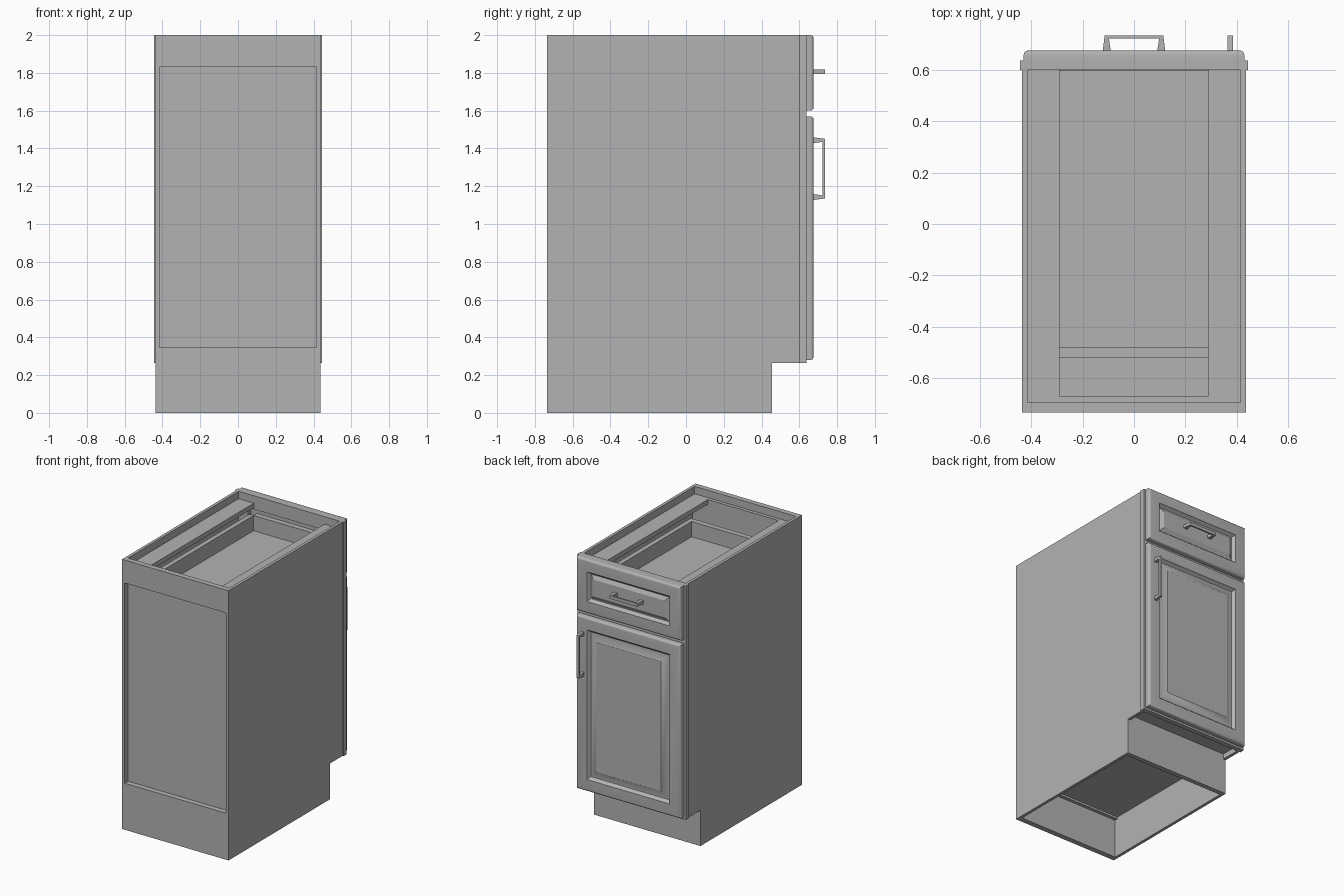
import bpy, bmesh, math

cube = bpy.data.objects.get("Cube")
if cube:
    bpy.data.objects.remove(cube, do_unlink=True)

grey = bpy.data.materials.new("plain grey")
grey.use_nodes = True
COLOUR = (0.45, 0.45, 0.45, 1)
grey.diffuse_color = COLOUR
grey.node_tree.nodes["Principled BSDF"].inputs["Base Color"].default_value = COLOUR


def finish(name, bm):
    bmesh.ops.recalc_face_normals(bm, faces=bm.faces)
    mesh = bpy.data.meshes.new(name)
    bm.to_mesh(mesh)
    bm.free()
    mesh.materials.append(grey)
    obj = bpy.data.objects.new(name, mesh)
    bpy.context.collection.objects.link(obj)
    return obj


def box(name, x, y, z):
    """Box from (low, high) ranges."""
    bm = bmesh.new()
    bmesh.ops.create_cube(bm, size=1)
    for v in bm.verts:
        v.co = [r[0] if c < 0 else r[1] for c, r in zip(v.co, (x, y, z))]
    return finish(name, bm)


def prism(name, outline, place, low, high):
    """Extrude a 2D outline; place(a, b, depth) gives the 3D point."""
    bm = bmesh.new()
    ends = [[bm.verts.new(place(a, b, d)) for a, b in outline] for d in (low, high)]
    for ring in ends:
        bm.faces.new(ring)
    for i in range(len(outline)):
        j = (i + 1) % len(outline)
        bm.faces.new((ends[0][i], ends[0][j], ends[1][j], ends[1][i]))
    return finish(name, bm)


def panelled_front(name, half, low, high, profile):
    """Nested rectangles, each an (inset, y) step of the moulding."""
    bm = bmesh.new()
    rings = []
    for inset, y in profile:
        x, a, b = half - inset, low + inset, high - inset
        rings.append([bm.verts.new(p) for p in
                      ((-x, y, a), (x, y, a), (x, y, b), (-x, y, b))])
    for r, s in zip(rings, rings[1:]):
        for i in range(4):
            j = (i + 1) % 4
            bm.faces.new((r[i], r[j], s[j], s[i]))
    bm.faces.new(rings[0])
    bm.faces.new(rings[-1])
    obj = finish(name, bm)
    bpy.ops.object.select_all(action="DESELECT")
    obj.select_set(True)
    bpy.context.view_layer.objects.active = obj
    bpy.ops.object.shade_smooth_by_angle(angle=math.radians(28))


# Main levels
BACK, FRAME, FACE, FRONT = -0.735, 0.60, 0.637, 0.676
INNER, OUTER, TOE = 0.415, 0.437, 0.265

# Side panels with toe notch, top stretchers, drawer sides and frame stiles
side_outline = [(BACK, 0), (0.455, 0), (0.455, TOE), (FRAME, TOE), (FRAME, 2), (BACK, 2)]
for side, s in (("left", 1), ("right", -1)):
    def span(a, b):
        return sorted((s * a, s * b))
    prism(side + "_side_panel", side_outline, lambda a, b, d: (d, a, b), *span(INNER, OUTER))
    box(side + "_top_stretcher", span(0.29, INNER), (-0.695, FRAME), (1.91, 1.945))
    box(side + "_drawer_side", span(0.29, 0.325), (-0.52, FRAME), (1.70, 1.855))
    box(side + "_frame_stile", span(0.34, 0.445), (FRAME, FACE), (TOE, 2))

# Face frame rails
for name, z in (("top", (1.90, 2)), ("middle", (1.54, 1.64)), ("bottom", (TOE, 0.345))):
    box(name + "_frame_rail", (-0.34, 0.34), (FRAME, FACE), z)

# Back rails, recessed back panel, bottom and toe board
box("back_top_rail", (-INNER, INNER), (BACK, -0.695), (1.83, 2))
box("back_bottom_rail", (-INNER, INNER), (BACK, -0.695), (0, 0.345))
box("back_panel", (-INNER, INNER), (-0.695, -0.67), (0.29, 1.945))
box("cabinet_bottom", (-INNER, INNER), (-0.695, FRAME), (0.305, 0.345))
box("toe_board", (-INNER, INNER), (0.42, 0.455), (0, 0.305))

# Drawer box
box("drawer_back", (-0.29, 0.29), (-0.52, -0.48), (1.70, 1.855))
box("drawer_inner_front", (-0.29, 0.29), (0.597, FACE), (1.70, 1.855))
box("drawer_bottom", (-0.29, 0.29), (-0.48, 0.597), (1.72, 1.742))

# Door and drawer front with rounded edge, sunk groove and raised field
edge = [(0, FACE)]
for i in range(6):
    t = math.radians(90 * i / 5)
    edge.append((0.018 * (1 - math.cos(t)), FRONT - 0.018 * (1 - math.sin(t))))
groove = [(0.09, FRONT), (0.095, FRONT - 0.008), (0.108, FRONT - 0.022), (0.113, FRONT - 0.022)]
panelled_front("door", 0.43, 0.28, 1.57, edge + groove + [(0.16, FRONT - 0.006), (0.163, FRONT - 0.003)])
panelled_front("drawer_front", 0.43, 1.60, 2.0, edge + groove + [(0.138, FRONT - 0.008)])


# Bow handles with tapered legs
def handle(name, half, place, low, high):
    base, tip = FRONT - 0.004, 0.735
    outline = [(-half, base), (-half + 0.008, tip), (half - 0.008, tip), (half, base),
               (half - 0.032, base), (half - 0.024, tip - 0.013),
               (-half + 0.024, tip - 0.013), (-half + 0.032, base)]
    prism(name, outline, place, low, high)


handle("drawer_handle", 0.122, lambda a, b, d: (a, b, d), 1.795, 1.818)
handle("door_handle", 0.166, lambda a, b, d: (d, b, 1.293 + a), 0.365, 0.385)
